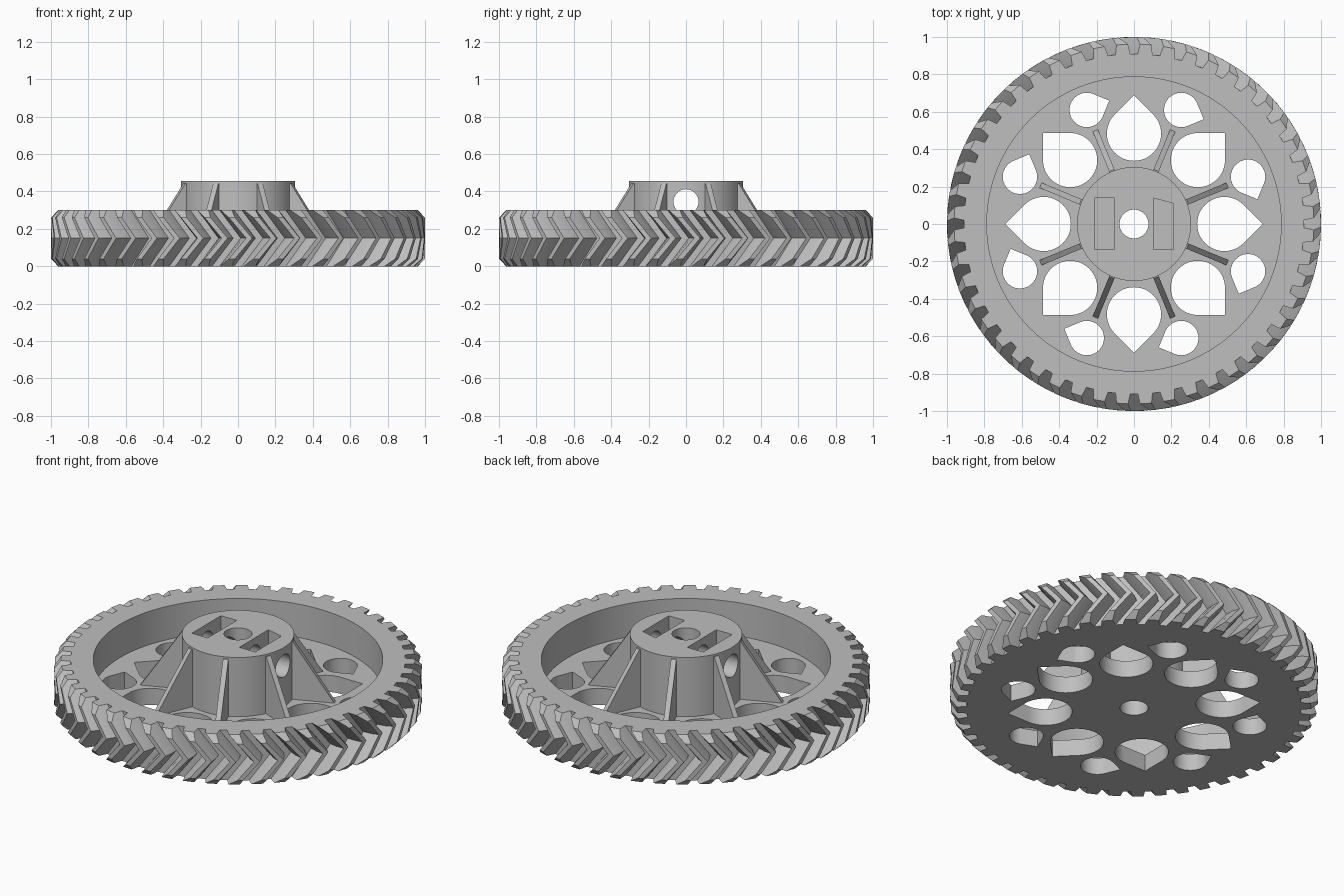
import bpy, bmesh, math
from mathutils import Matrix, Vector

cube = bpy.data.objects.get("Cube")
if cube:
    bpy.data.objects.remove(cube, do_unlink=True)

# Material
grey = bpy.data.materials.new("plain_grey")
grey.use_nodes = True
COLOUR = (0.52, 0.52, 0.52, 1)
grey.diffuse_color = COLOUR
grey.node_tree.nodes["Principled BSDF"].inputs["Base Color"].default_value = COLOUR

TEETH, HEIGHT, WEB, HUB_TOP = 48, 0.30, 0.10, 0.455
TWIST = 0.125


def loft(name, rings):
    """Closed solid through rings of points with equal counts."""
    bm = bmesh.new()
    loops = [[bm.verts.new(p) for p in ring] for ring in rings]
    n = len(loops[0])
    for a, b in zip(loops, loops[1:]):
        for j in range(n):
            k = (j + 1) % n
            bm.faces.new((a[j], a[k], b[k], b[j]))
    bm.faces.new(loops[0][::-1])
    bm.faces.new(loops[-1])
    bmesh.ops.recalc_face_normals(bm, faces=bm.faces)
    mesh = bpy.data.meshes.new(name)
    bm.to_mesh(mesh)
    bm.free()
    mesh.materials.append(grey)
    obj = bpy.data.objects.new(name, mesh)
    bpy.context.collection.objects.link(obj)
    return obj


def prism(name, outline, z0, z1, matrix=Matrix()):
    return loft(name, [[matrix @ Vector((x, y, z)) for x, y in outline] for z in (z0, z1)])


def circle(r, n=64):
    return [(r * math.cos(math.tau * i / n), r * math.sin(math.tau * i / n)) for i in range(n)]


def teardrop(r, centre, radial, point):
    """Round hole with a square corner facing the angle 'point'."""
    cx, cy = centre * math.cos(radial), centre * math.sin(radial)
    arc = [point + math.radians(45 + 270 * i / 36) for i in range(37)]
    pts = [(cx + r * math.cos(a), cy + r * math.sin(a)) for a in arc]
    tip = r * math.sqrt(2)
    return pts + [(cx + tip * math.cos(point), cy + tip * math.sin(point))]


def cut(obj, cutters):
    bpy.context.view_layer.objects.active = obj
    for c in cutters:
        c.hide_render = True
        mod = obj.modifiers.new("cut", 'BOOLEAN')
        mod.operation, mod.solver, mod.object = 'DIFFERENCE', 'EXACT', c
        bpy.ops.object.modifier_apply(modifier=mod.name)
        bpy.data.objects.remove(c, do_unlink=True)


def smooth(obj, degrees):
    bpy.ops.object.select_all(action='DESELECT')
    obj.select_set(True)
    bpy.context.view_layer.objects.active = obj
    bpy.ops.object.shade_smooth_by_angle(angle=math.radians(degrees))


# Toothed wheel: chevron teeth with chamfered ends
def half_width(r):
    if r < 0.96:
        return 0.043 + (r - 0.91) / 0.05 * (0.0327 - 0.043)
    return 0.0327 + (r - 0.96) / 0.04 * (0.016 - 0.0327)


def gear_ring(z, tip):
    twist = TWIST * (1 - abs(z - HEIGHT / 2) / (HEIGHT / 2))
    radii = (0.91, 0.91 + (tip - 0.91) * 0.55, tip)
    side = [(r, half_width(r)) for r in radii]
    tooth = [(r, -w) for r, w in side] + [(r, w) for r, w in reversed(side)]
    pts = []
    for i in range(TEETH):
        base = math.tau * (i + 0.5) / TEETH + twist
        pts += [(r * math.cos(base + a), r * math.sin(base + a), z) for r, a in tooth]
    return pts


wheel = loft("toothed_wheel", [gear_ring(0, 0.962), gear_ring(0.04, 1), gear_ring(HEIGHT / 2, 1),
                               gear_ring(HEIGHT - 0.04, 1), gear_ring(HEIGHT, 0.962)])

# Recess, bore and teardrop openings in the web
cutters = [prism("recess_cutter", circle(0.787, 96), WEB, 1),
           prism("bore_cutter", circle(0.077), -1, 1)]
for i in range(8):
    a = math.tau * i / 8
    b = a + math.pi / 8
    cutters.append(prism("large_hole_cutter", teardrop(0.145, 0.483, a, a), -0.5, 0.5))
    cutters.append(prism("small_hole_cutter", teardrop(0.092, 0.66, b, b - math.pi / 2), -0.5, 0.5))
cut(wheel, cutters)
smooth(wheel, 14)

# Hub with bore, two nut slots and a cross hole
hub = prism("hub", circle(0.305), WEB, HUB_TOP)
left_slot = [(-0.21, -0.137), (-0.105, -0.137), (-0.105, 0.138), (-0.21, 0.138)]
right_slot = [(0.105, -0.137), (0.21, -0.137), (0.21, 0.11), (0.105, 0.138)]
cross = Matrix.Translation((0, 0, 0.345)) @ Matrix.Rotation(math.pi / 2, 4, 'Y')
cut(hub, [prism("bore_cutter", circle(0.077), -1, 1),
          prism("left_slot_cutter", left_slot, 0.205, 1),
          prism("right_slot_cutter", right_slot, 0.205, 1),
          prism("cross_hole_cutter", circle(0.067, 48), -1, 1, cross)])
smooth(hub, 20)

# Sloping ribs around the hub
profile = [(0.295, WEB - 0.01), (0.54, WEB - 0.01), (0.54, WEB), (0.31, 0.443), (0.295, 0.443)]
for i in range(8):
    turn = Matrix.Rotation(math.tau * (i + 0.5) / 8, 4, 'Z') @ Matrix.Rotation(math.pi / 2, 4, 'X')
    prism(f"rib_{i + 1}", profile, -0.015, 0.015, turn)
